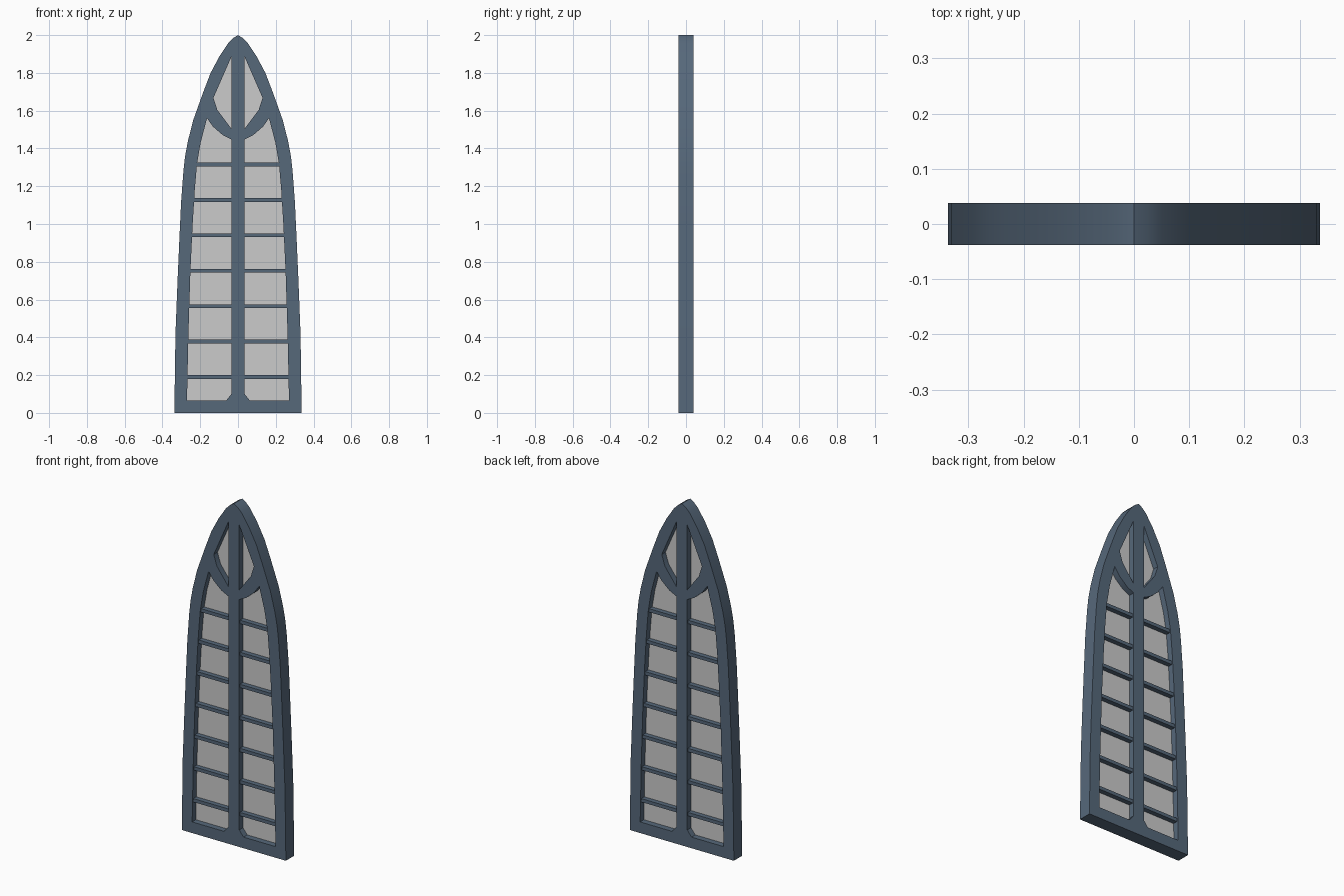
import bpy, bmesh

if "Cube" in bpy.data.objects:
    bpy.data.objects.remove(bpy.data.objects["Cube"])

DEPTH = 0.0385  # half thickness of the frame

frame_mat = bpy.data.materials.new("blue_grey_paint")
frame_mat.diffuse_color = (0.093, 0.138, 0.195, 1)
frame_mat.use_nodes = True
frame_mat.node_tree.nodes["Principled BSDF"].inputs["Base Color"].default_value = frame_mat.diffuse_color

# Right-hand half profiles as (x, z)
outer_half = [(0.337, 0), (0.331, 0.42), (0.32, 0.7), (0.309, 0.95), (0.301, 1.12),
              (0.289, 1.28), (0.280, 1.36), (0.265, 1.44), (0.237, 1.55), (0.187, 1.69),
              (0.145, 1.80), (0.097, 1.89), (0.05, 1.96), (0.025, 1.985)]
outer = outer_half + [(0, 2.0)] + [(-x, z) for x, z in reversed(outer_half)]
side = [(0.27, 0.065), (0.263, 0.40), (0.252, 0.75), (0.24, 1.0), (0.229, 1.18),
        (0.217, 1.32), (0.198, 1.43)]
lower_light = side + [(0.164, 1.56), (0.132, 1.515), (0.08, 1.47), (0.035, 1.448),
                      (0.035, 0.10), (0.063, 0.065)]
upper_light = [(0.035, 1.885), (0.13, 1.668), (0.11, 1.605), (0.035, 1.505)]


def mirrored(pts):
    return [(-x, z) for x, z in pts]


def profile_object(name, loops, half_depth, mat=None):
    """Filled 2D outline with holes, extruded along y, turned into a mesh."""
    cu = bpy.data.curves.new(name + "_outline", "CURVE")
    cu.dimensions = "2D"
    cu.fill_mode = "BOTH"
    cu.extrude = half_depth
    for pts in loops:
        sp = cu.splines.new("POLY")
        sp.points.add(len(pts) - 1)
        for p, (x, z) in zip(sp.points, pts):
            p.co = (x, z, 0, 1)
        sp.use_cyclic_u = True
    ob = bpy.data.objects.new(name, cu)
    bpy.context.collection.objects.link(ob)
    ob.rotation_euler.x = 1.5707963
    bpy.ops.object.select_all(action="DESELECT")
    bpy.context.view_layer.objects.active = ob
    ob.select_set(True)
    bpy.ops.object.convert(target="MESH")
    ob = bpy.context.object
    bpy.ops.object.transform_apply(location=False, rotation=True, scale=False)
    bm = bmesh.new()
    bm.from_mesh(ob.data)
    bmesh.ops.remove_doubles(bm, verts=bm.verts, dist=1e-5)
    bmesh.ops.recalc_face_normals(bm, faces=bm.faces)
    bm.to_mesh(ob.data)
    bm.free()
    ob.data.materials.clear()
    if mat:
        ob.data.materials.append(mat)
    bpy.ops.object.shade_smooth_by_angle(angle=0.35)
    return ob


def side_width(z):
    for (x0, z0), (x1, z1) in zip(side, side[1:]):
        if z0 <= z <= z1:
            return x0 + (x1 - x0) * (z - z0) / (z1 - z0)
    return side[-1][0]


# Pointed frame with central mullion and tracery
profile_object("window_frame",
               [outer, lower_light, mirrored(lower_light), upper_light, mirrored(upper_light)],
               DEPTH, frame_mat)

# Glass sheet in the middle of the frame
profile_object("glass_pane", [[(x * 0.9, 0.02 + z * 0.97) for x, z in outer]], 0.004)

# Horizontal glazing bars
for i in range(7):
    z = 0.19 + i * 0.1875
    bpy.ops.mesh.primitive_cube_add(size=1, location=(0, 0, z))
    bar = bpy.context.object
    bar.name = f"glazing_bar_{i + 1}"
    bar.scale = (2 * side_width(z) + 0.03, 0.064, 0.02)
    bar.data.materials.append(frame_mat)
